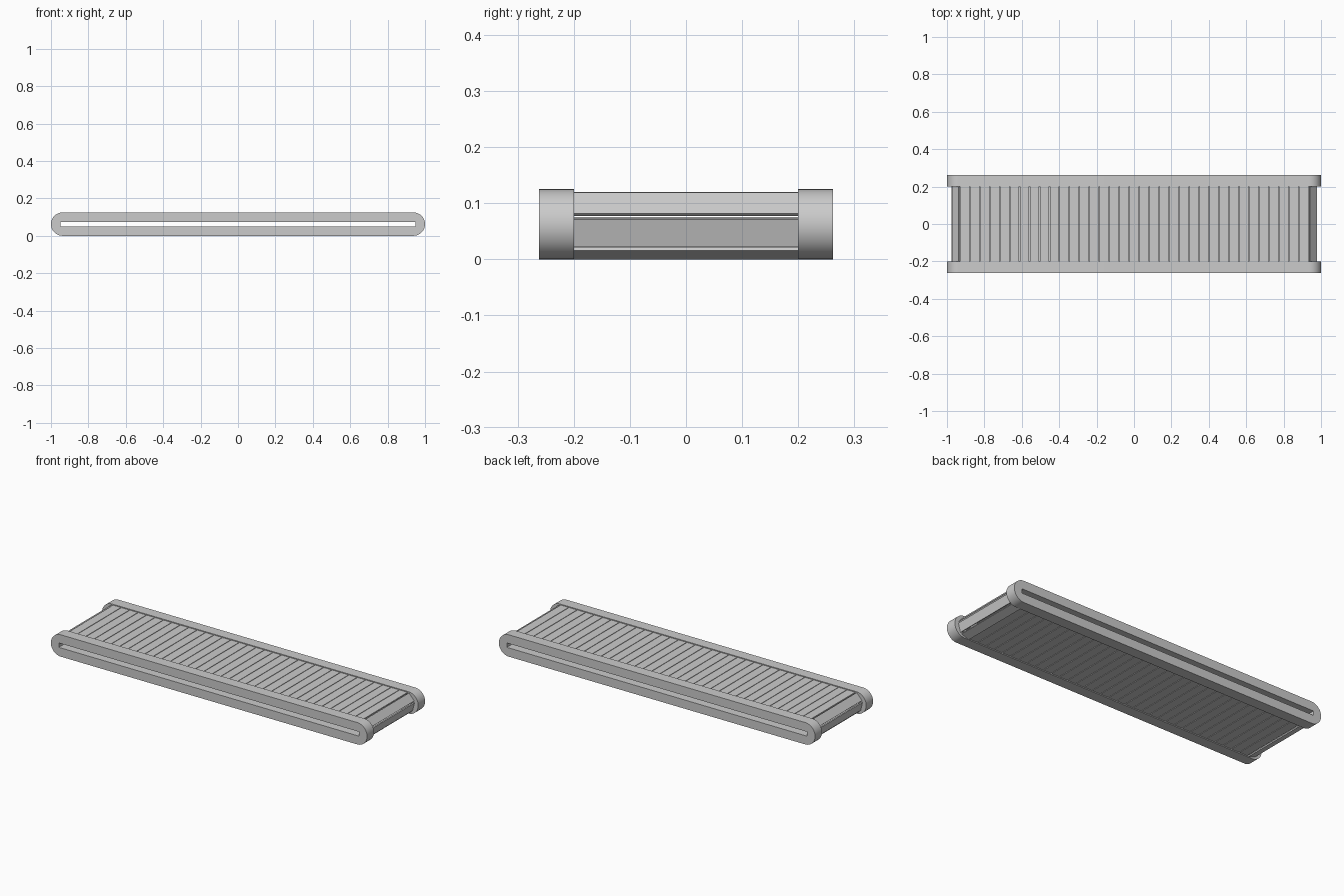
import bpy, bmesh, math
from mathutils import Matrix, Vector

if "Cube" in bpy.data.objects:
    bpy.data.objects.remove(bpy.data.objects["Cube"])

grey = bpy.data.materials.new("light grey metal")
grey.diffuse_color = (0.6, 0.6, 0.6, 1)
grey.use_nodes = True
grey.node_tree.nodes["Principled BSDF"].inputs["Base Color"].default_value = grey.diffuse_color

ZC = 0.0625


def make(name, bm):
    bmesh.ops.recalc_face_normals(bm, faces=bm.faces)
    me = bpy.data.meshes.new(name)
    bm.to_mesh(me)
    bm.free()
    ob = bpy.data.objects.new(name, me)
    bpy.context.collection.objects.link(ob)
    me.materials.append(grey)
    return ob


def rail(name, y0, y1):
    """Rounded side rail with a long rectangular slot cut through it."""
    bm = bmesh.new()
    n = 24                      # segments per rounded end (multiple of 4)
    r, cx, sx, sz = 0.0625, 0.9375, 0.95, 0.0125
    outer, inner = [], []
    for side in (0, 1):
        for i in range(n + 1):
            a = -math.pi / 2 + math.pi * i / n + side * math.pi
            c, s = math.cos(a), math.sin(a)
            sgn = 1 if side == 0 else -1
            outer.append((sgn * cx + r * c, ZC + r * s))
            # slot corners: the end of the slot spans the middle of the arc
            t = max(-1, min(1, s / 0.7071))
            inner.append((sgn * (sx if abs(s) < 0.71 else cx), ZC + sz * t))
    rings = [[bm.verts.new((x, y, z)) for x, z in pts]
             for pts, y in ((outer, y0), (outer, y1), (inner, y1), (inner, y0))]
    m = len(outer)
    for k in range(4):
        a, b = rings[k], rings[(k + 1) % 4]
        for i in range(m):
            j = (i + 1) % m
            bm.faces.new((a[i], a[j], b[j], b[i]))
    bmesh.ops.remove_doubles(bm, verts=bm.verts, dist=1e-5)
    bmesh.ops.dissolve_degenerate(bm, edges=bm.edges, dist=1e-5)
    ob = make(name, bm)
    bpy.ops.object.select_all(action='DESELECT')
    ob.select_set(True)
    bpy.context.view_layer.objects.active = ob
    bpy.ops.object.shade_smooth_by_angle(angle=math.radians(30))


rail("front_rail", -0.262, -0.2)
rail("back_rail", 0.2, 0.262)

# Belt of flat slats following a rounded loop
R, CX, COUNT = 0.054, 0.915, 75
ARC, RUN = math.pi * R, 2 * CX
LENGTH = 2 * (ARC + RUN)


def on_loop(s):
    """Position and outward angle at distance s from the bottom of the right end."""
    s %= LENGTH
    flip = 1
    if s >= LENGTH / 2:
        s -= LENGTH / 2
        flip = -1
    if s < ARC:
        a = -math.pi / 2 + s / R
        x, z = CX + R * math.cos(a), R * math.sin(a)
    else:
        a, x, z = math.pi / 2, CX - (s - ARC), R
    return flip * x, flip * z, a + (0 if flip == 1 else math.pi)


bm = bmesh.new()
start = (math.pi / 2 - 0.27) * R
for k in range(COUNT):
    x, z, a = on_loop(start + k * LENGTH / COUNT)
    mat = (Matrix.Translation(Vector((x, 0, z + ZC)))
           @ Matrix.Rotation(-a, 4, 'Y')
           @ Matrix.Diagonal((0.007, 0.4, 0.05, 1)))
    bmesh.ops.create_cube(bm, size=1, matrix=mat)
make("belt_slats", bm)
